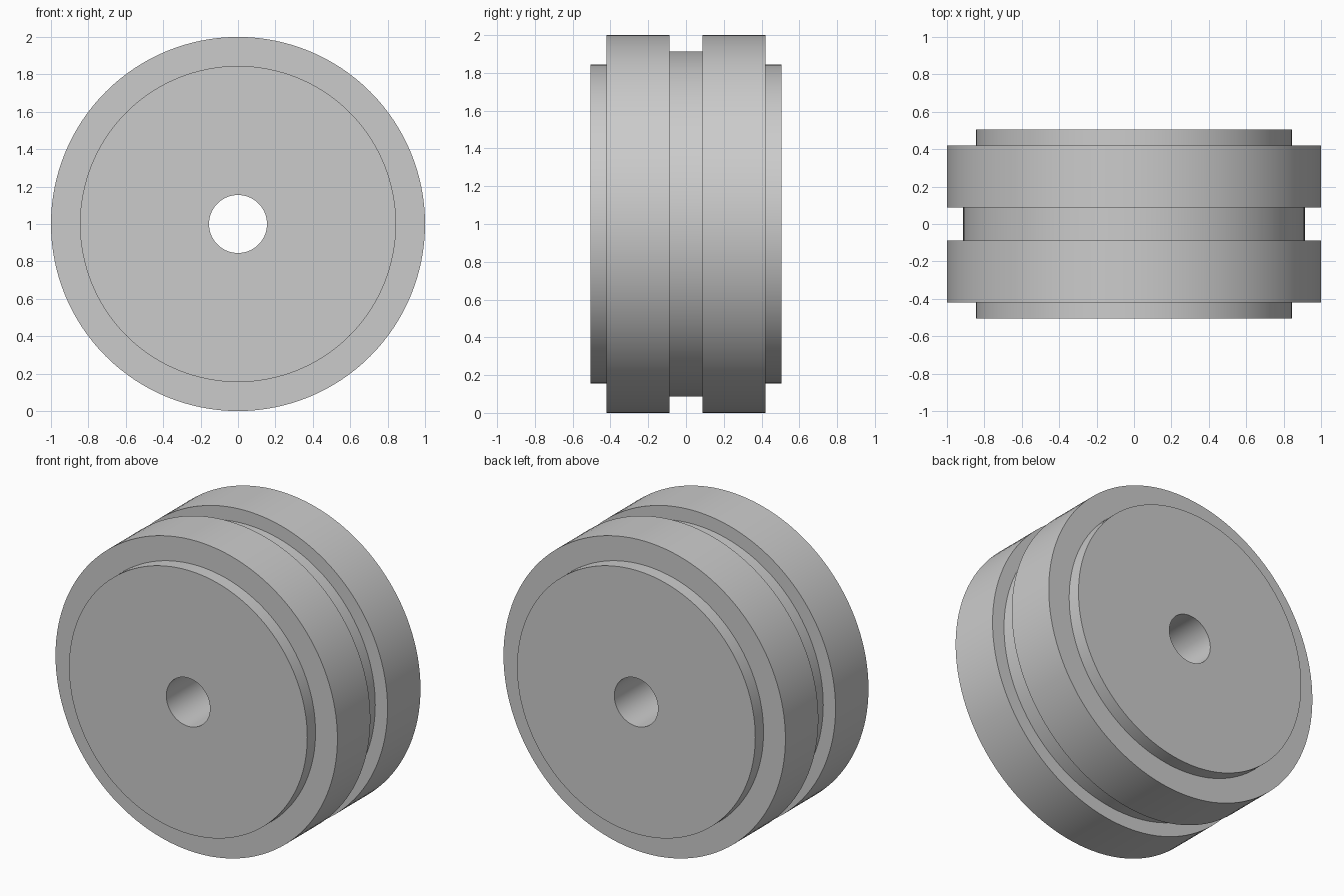
import bpy, bmesh, math
from mathutils import Vector

cube = bpy.data.objects.get("Cube")
if cube:
    bpy.data.objects.remove(cube)

SEGMENTS = 128
BORE, GROOVE, HUB, RIM = 0.155, 0.913, 0.845, 1.0
GROOVE_Y, RIM_Y, HUB_Y = 0.087, 0.421, 0.505

# Plain grey material
grey = bpy.data.materials.new("plain grey")
grey.use_nodes = True
color = (0.6, 0.6, 0.6, 1)
grey.diffuse_color = color
grey.node_tree.nodes["Principled BSDF"].inputs["Base Color"].default_value = color

# Half profile as (radius, y), mirrored into a closed section
half = [(GROOVE, GROOVE_Y), (RIM, GROOVE_Y), (RIM, RIM_Y),
        (HUB, RIM_Y), (HUB, HUB_Y), (BORE, HUB_Y)]
section = half + [(r, -y) for r, y in reversed(half)]

# Turn the section around the y axis
bm = bmesh.new()
verts = [bm.verts.new((r, y, 0)) for r, y in section]
edges = [bm.edges.new((v, verts[i - 1])) for i, v in enumerate(verts)]
bmesh.ops.spin(bm, geom=verts + edges, cent=(0, 0, 0), axis=(0, 1, 0),
               angle=math.tau, steps=SEGMENTS, use_merge=False)
bmesh.ops.remove_doubles(bm, verts=bm.verts[:], dist=0.0001)
bmesh.ops.recalc_face_normals(bm, faces=bm.faces[:])
bmesh.ops.translate(bm, verts=bm.verts[:], vec=Vector((0, 0, RIM)))

mesh = bpy.data.meshes.new("grooved_wheel")
bm.to_mesh(mesh)
bm.free()
mesh.materials.append(grey)
wheel = bpy.data.objects.new("grooved_wheel", mesh)
bpy.context.collection.objects.link(wheel)

# Smooth curved walls, crisp steps
bpy.context.view_layer.objects.active = wheel
wheel.select_set(True)
bpy.ops.object.shade_smooth_by_angle(angle=math.radians(30))
